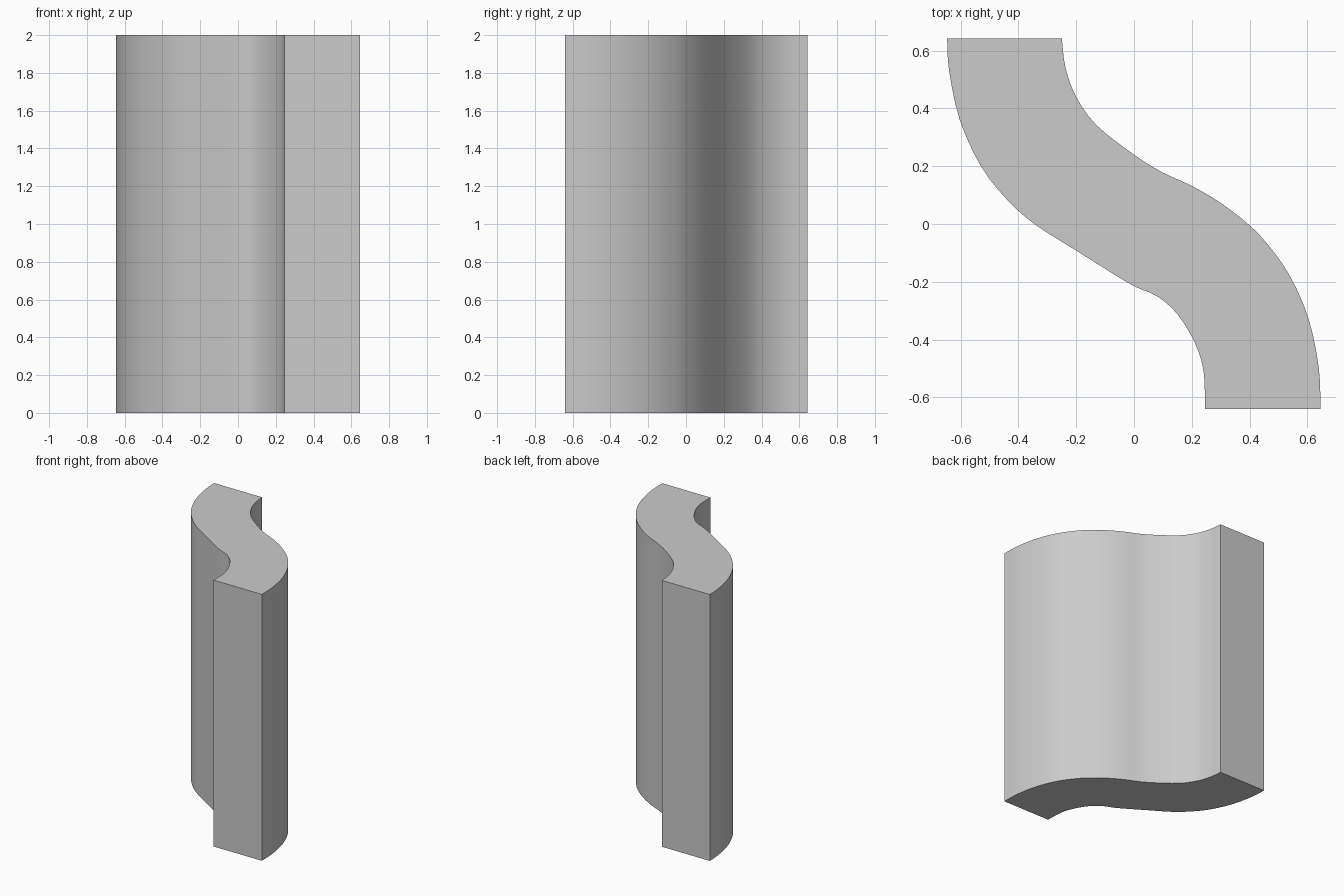
import bpy, bmesh
from mathutils import Vector

if "Cube" in bpy.data.objects:
    bpy.data.objects.remove(bpy.data.objects["Cube"])

HEIGHT = 2.0

# Control points of the two long S-shaped walls, seen from above
inner_left = [(-0.647, 0.642), (-0.64, 0.53), (-0.603, 0.36), (-0.53, 0.20), (-0.44, 0.085),
              (-0.345, 0.0), (-0.2, -0.092), (-0.1, -0.155), (0.0, -0.215), (0.08, -0.25),
              (0.15, -0.312), (0.21, -0.41), (0.241, -0.51), (0.246, -0.64)]
outer_right = [(0.646, -0.64), (0.64, -0.50), (0.605, -0.33), (0.54, -0.18), (0.46, -0.067),
               (0.39, 0.004), (0.3, 0.073), (0.2, 0.132), (0.1, 0.178), (0.0, 0.24),
               (-0.13, 0.342), (-0.2, 0.44), (-0.237, 0.54), (-0.25, 0.642)]


def smooth_path(points, steps=3):
    """Catmull-Rom curve through the points, end points included."""
    p = [Vector(q) for q in points]
    p = [2 * p[0] - p[1]] + p + [2 * p[-1] - p[-2]]
    out = []
    for i in range(1, len(p) - 2):
        a, b, c, d = p[i - 1:i + 3]
        for k in range(steps):
            t = k / steps
            out.append(0.5 * (2 * b + (c - a) * t + (2 * a - 5 * b + 4 * c - d) * t * t
                              + (3 * b - a - 3 * c + d) * t ** 3))
    return out + [p[-2]]


# Extrude the closed S profile straight up
bm = bmesh.new()
outline = smooth_path(inner_left) + smooth_path(outer_right)
base = bm.faces.new([bm.verts.new((v.x, v.y, 0)) for v in outline])
top = bmesh.ops.extrude_face_region(bm, geom=[base], use_keep_orig=True)
bmesh.ops.translate(bm, vec=(0, 0, HEIGHT),
                    verts=[g for g in top["geom"] if isinstance(g, bmesh.types.BMVert)])
bmesh.ops.recalc_face_normals(bm, faces=bm.faces)

mesh = bpy.data.meshes.new("s_curved_block")
bm.to_mesh(mesh)
bm.free()
block = bpy.data.objects.new("s_curved_block", mesh)
bpy.context.collection.objects.link(block)

# Smooth walls, sharp corners and caps
bpy.context.view_layer.objects.active = block
block.select_set(True)
bpy.ops.object.shade_smooth_by_angle()
